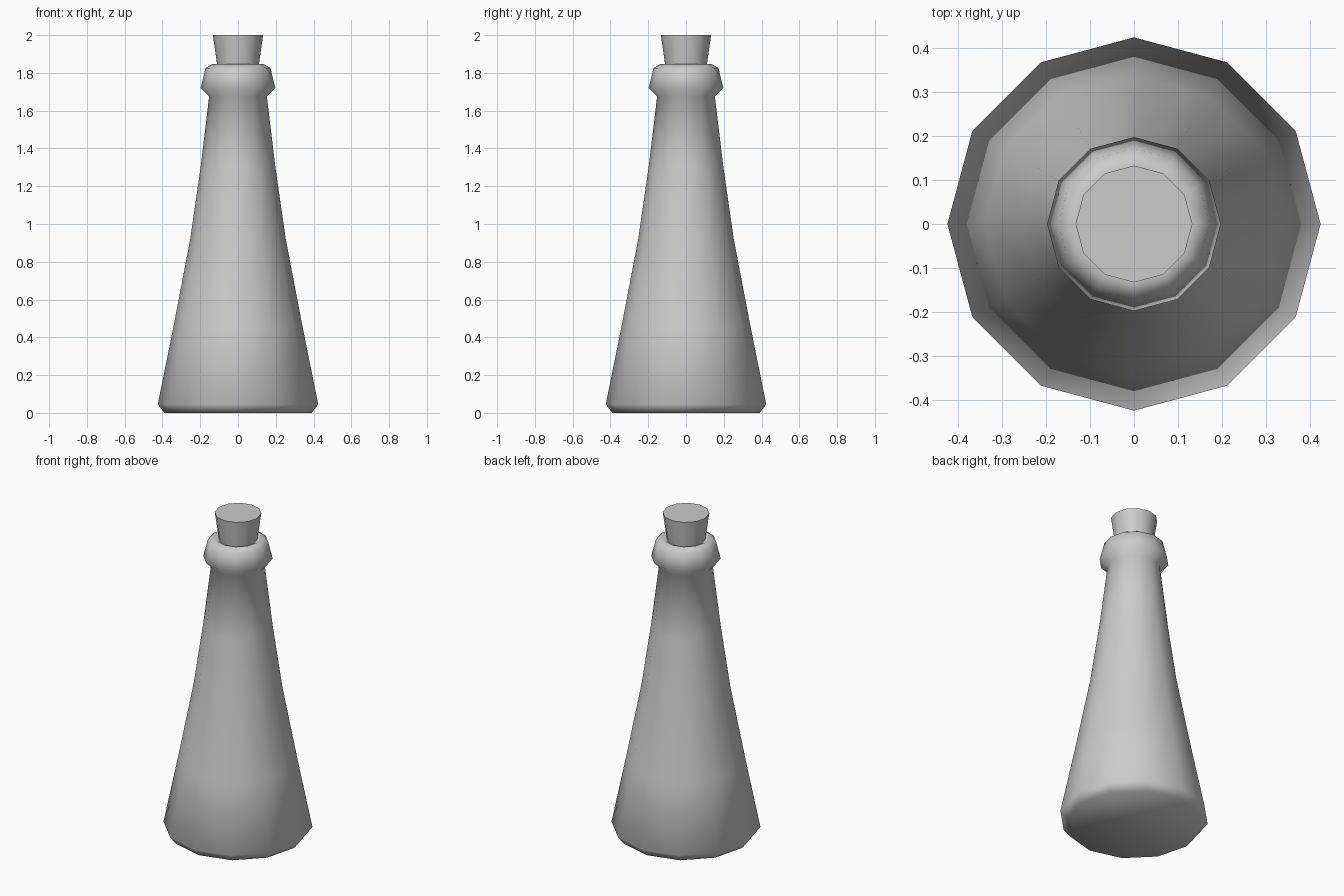
import bpy, bmesh, math

if "Cube" in bpy.data.objects:
    bpy.data.objects.remove(bpy.data.objects["Cube"])

SIDES = 12


def lathe(name, profile, cap_top, smooth_angle):
    """Revolve (radius, z) points around z; cap the bottom and optionally the top."""
    bm = bmesh.new()
    rings = []
    for r, z in profile:
        rings.append([bm.verts.new((r * math.cos(math.tau * i / SIDES),
                                    r * math.sin(math.tau * i / SIDES), z))
                      for i in range(SIDES)])
    for low, high in zip(rings, rings[1:]):
        for i in range(SIDES):
            j = (i + 1) % SIDES
            bm.faces.new((low[i], low[j], high[j], high[i]))
    bm.faces.new(rings[0][::-1])
    if cap_top:
        bm.faces.new(rings[-1])
    mesh = bpy.data.meshes.new(name)
    bm.to_mesh(mesh)
    bm.free()
    obj = bpy.data.objects.new(name, mesh)
    bpy.context.collection.objects.link(obj)
    bpy.ops.object.select_all(action='DESELECT')
    obj.select_set(True)
    bpy.context.view_layer.objects.active = obj
    bpy.ops.object.shade_smooth_by_angle(angle=math.radians(smooth_angle))
    return obj


# Tapered bottle with chamfered foot, flared collar and rounded lip
lathe("bottle_body", [
    (0.39, 0.0), (0.425, 0.045), (0.341, 0.46), (0.253, 0.92),
    (0.198, 1.30), (0.153, 1.675), (0.198, 1.72), (0.172, 1.825),
    (0.135, 1.848), (0.108, 1.835),
], cap_top=False, smooth_angle=80)

# Tapered cork seated in the neck
lathe("cork", [(0.108, 1.825), (0.133, 2.0)], cap_top=True, smooth_angle=40)
